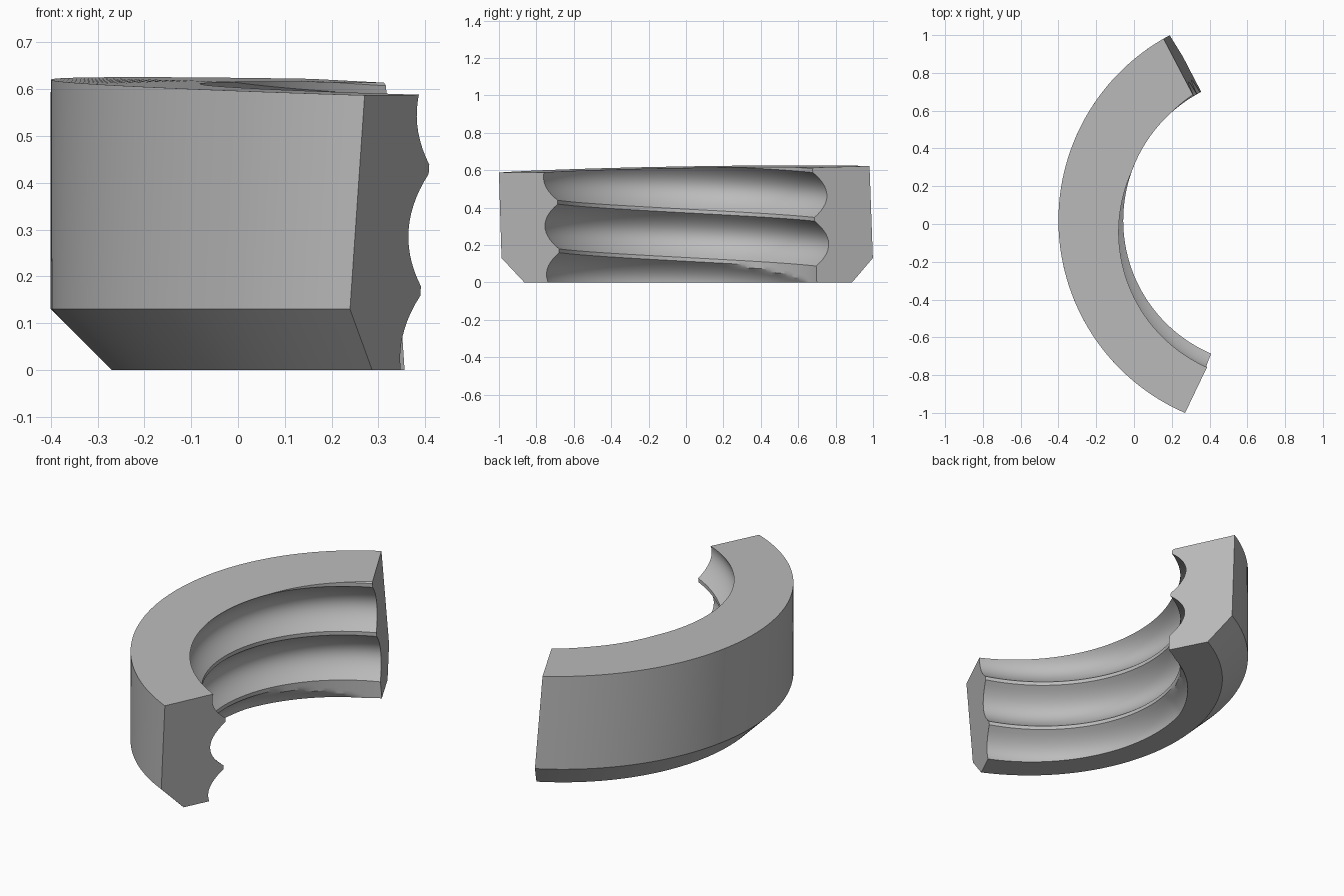
import bpy, bmesh
from math import sin, cos, radians, degrees

cube = bpy.data.objects.get("Cube")
if cube:
    bpy.data.objects.remove(cube, do_unlink=True)

CX, CY = 0.71, 0.019                     # ring axis
OUTER, CREST, DEPTH = 1.11, 0.767, 0.08  # radii and groove depth
PITCH, FLAT, CHAMFER = 0.26, 0.01, 0.13
START, END = 117.5, 244.4                # ring segment in degrees
LEAN = 0.075                             # sideways lean of both ends
COLUMNS, STEPS = 90, 14


def crest_height(angle, turn):
    return 0.43 + PITCH * ((angle - 246) / 360 + turn)


def place(angle, radius, z):
    a = radians(angle) + LEAN * z / radius
    return CX + radius * cos(a), CY + radius * sin(a), z


def top_height(angle, radius):
    x, y, _ = place(angle, radius, 0.6)
    return 0.61 - 0.025 * x + 0.0163 * y


def bore_radius(angle, turn, z):
    # rounded groove between crests; the lowest groove runs out at one end
    u = (z - crest_height(angle, turn) - PITCH / 2) / (PITCH / 2 - FLAT)
    cut = DEPTH * (1 - u * u)
    if turn == -2:
        cut -= 0.072 * max(0, 166 - angle) / 44
    return CREST + max(0, cut)


def section(angle):
    # closed outline: threaded bore upwards, then the outer wall downwards
    points = []
    top = top_height(angle, CREST + 0.03)
    for turn in range(-2, 2):
        for i in range(STEPS + 1):
            rise = FLAT + (PITCH - 2 * FLAT) * i / STEPS
            z = crest_height(angle, turn) + rise
            # rows outside the body collapse onto its rims
            z = min(max(z, 0), top)
            points.append(place(angle, bore_radius(angle, turn, z), z))
    # rims keep the groove that really crosses them
    for limit, order in ((0, 1), (top, -1)):
        turn = int((limit - crest_height(angle, -2)) // PITCH) - 2
        rim = place(angle, bore_radius(angle, turn, limit), limit)
        for n, p in enumerate(points):
            if abs(p[2] - limit) < 1e-6:
                points[n] = rim
    points.append(place(angle, OUTER, top_height(angle, OUTER)))
    points.append(place(angle, OUTER, CHAMFER))
    points.append(place(angle, OUTER - CHAMFER, 0))
    return points


# threaded ring segment
bm = bmesh.new()
rings = []
for c in range(COLUMNS + 1):
    angle = START + (END - START) * c / COLUMNS
    rings.append([bm.verts.new(p) for p in section(angle)])
for a, b in zip(rings, rings[1:]):
    for i in range(len(a)):
        j = (i + 1) % len(a)
        bm.faces.new((a[i], a[j], b[j], b[i]))
bm.faces.new(rings[0])
bm.faces.new(rings[-1][::-1])
bmesh.ops.remove_doubles(bm, verts=bm.verts, dist=1e-5)
bmesh.ops.dissolve_degenerate(bm, edges=bm.edges, dist=1e-6)
bmesh.ops.recalc_face_normals(bm, faces=bm.faces)
mesh = bpy.data.meshes.new("threaded_ring_segment")
bm.to_mesh(mesh)
bm.free()

segment = bpy.data.objects.new("threaded_ring_segment", mesh)
bpy.context.collection.objects.link(segment)

# plain grey material
grey = bpy.data.materials.new("plain_grey")
grey.use_nodes = True
colour = (0.5, 0.5, 0.5, 1)
grey.diffuse_color = colour
grey.node_tree.nodes["Principled BSDF"].inputs["Base Color"].default_value = colour
mesh.materials.append(grey)

bpy.ops.object.select_all(action="DESELECT")
segment.select_set(True)
bpy.context.view_layer.objects.active = segment
bpy.ops.object.shade_smooth_by_angle(angle=radians(25))
